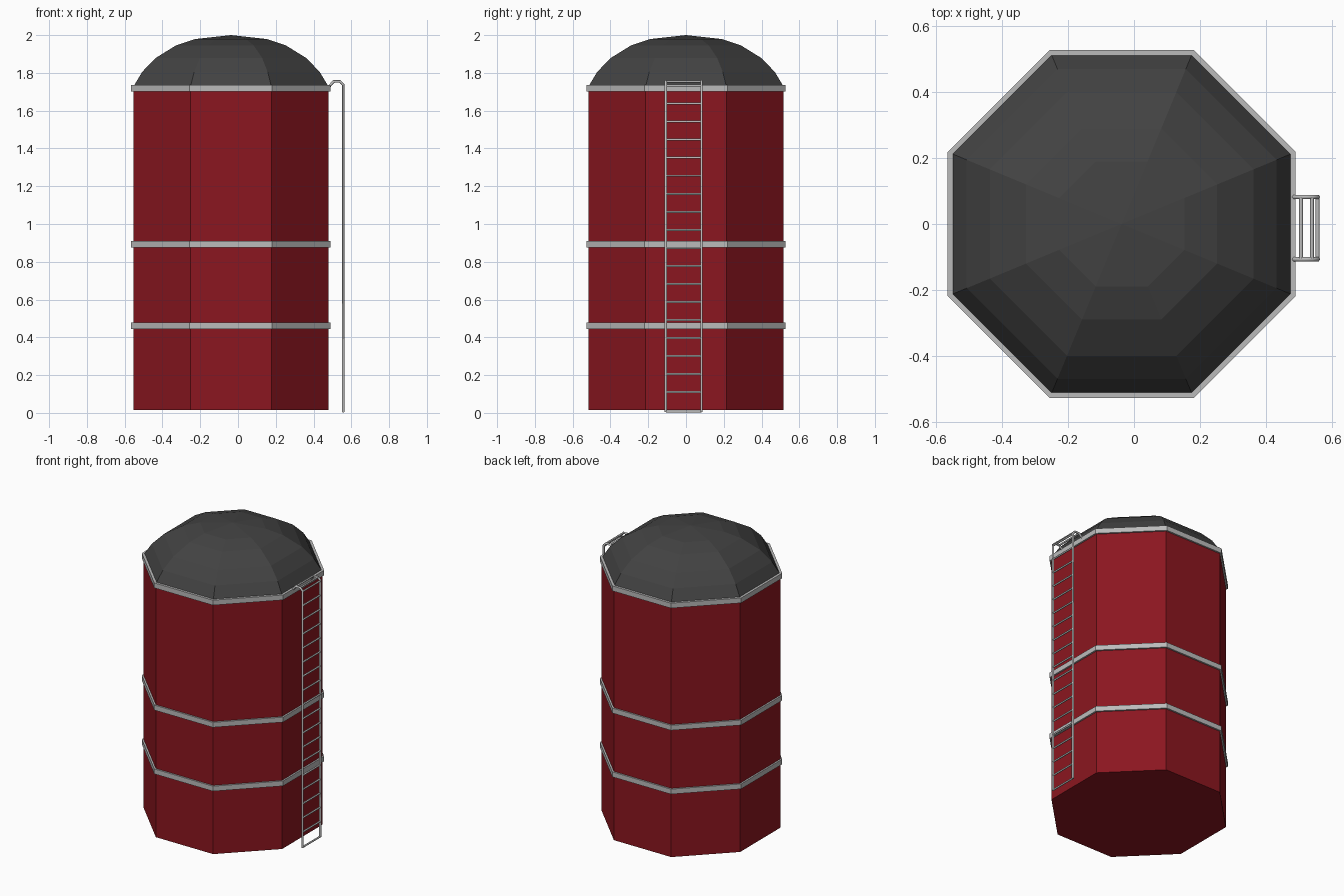
import bpy, math

if "Cube" in bpy.data.objects:
    bpy.data.objects.remove(bpy.data.objects["Cube"])

CX = -0.0375                      # silo axis
COS = math.cos(math.pi / 8)


def material(name, rgb):
    m = bpy.data.materials.new(name)
    m.diffuse_color = (*rgb, 1)
    m.use_nodes = True
    m.node_tree.nodes["Principled BSDF"].inputs["Base Color"].default_value = m.diffuse_color
    return m


def lathe8(name, profile, mat=None, closed=False):
    """Octagonal lathe; profile is (apothem, z) points."""
    verts, faces, n = [], [], len(profile)
    for k in range(8):
        a = math.pi / 8 + k * math.pi / 4
        verts += [(CX + r / COS * math.cos(a), r / COS * math.sin(a), z) for r, z in profile]
    for k in range(8):
        p, q = k * n, (k + 1) % 8 * n
        for i in range(n if closed else n - 1):
            j = (i + 1) % n
            faces.append((p + i, q + i, q + j, p + j))
    if not closed:                # cap both ends
        faces.append([k * n for k in reversed(range(8))])
        faces.append([k * n + n - 1 for k in range(8)])
    me = bpy.data.meshes.new(name)
    me.from_pydata(verts, [], faces)
    me.validate()
    ob = bpy.data.objects.new(name, me)
    bpy.context.collection.objects.link(ob)
    if mat:
        me.materials.append(mat)
    return ob


def tubes(name, paths, radius, mat):
    cu = bpy.data.curves.new(name, 'CURVE')
    cu.dimensions = '3D'
    cu.bevel_depth = radius
    cu.bevel_resolution = 1
    cu.use_fill_caps = True
    for path in paths:
        s = cu.splines.new('POLY')
        s.points.add(len(path) - 1)
        for pt, co in zip(s.points, path):
            pt.co = (*co, 1)
    cu.materials.append(mat)
    ob = bpy.data.objects.new(name, cu)
    bpy.context.collection.objects.link(ob)


red = material("red_paint", (0.26, 0.008, 0.014))
dark = material("dark_roof", (0.055, 0.055, 0.055))
steel = material("steel", (0.5, 0.5, 0.5))

# Walls and domed roof
lathe8("silo_wall", [(0.517, 0.015), (0.517, 1.72)], red)
lathe8("dome_roof", [(0.517, 1.715), (0.512, 1.735), (0.47, 1.805), (0.40, 1.878),
                     (0.29, 1.946), (0.19, 1.979), (0.001, 2.0)], dark)

# Hoops around the wall
for label, z in (("lower", 0.462), ("middle", 0.893), ("top", 1.718)):
    lathe8(label + "_hoop", [(0.51, z - 0.017), (0.528, z - 0.017),
                             (0.528, z + 0.017), (0.51, z + 0.017)], steel, True)

# Ladder: hooked side rails, rungs and top bars
Y0, Y1, X = -0.107, 0.082, 0.557
hook = [(X, 0.004), (X, 1.738), (0.54, 1.755), (0.507, 1.755), (0.48, 1.725)]
tubes("ladder_rails", [[(x, y, z) for x, z in hook] for y in (Y0, Y1)], 0.0075, steel)
levels = [(X, 0.007 if i == 0 else 0.014 + 0.0955 * i) for i in range(19)]
levels += [(0.54, 1.755), (0.507, 1.755)]
tubes("ladder_rungs", [[(x, Y0, z), (x, Y1, z)] for x, z in levels], 0.006, steel)
